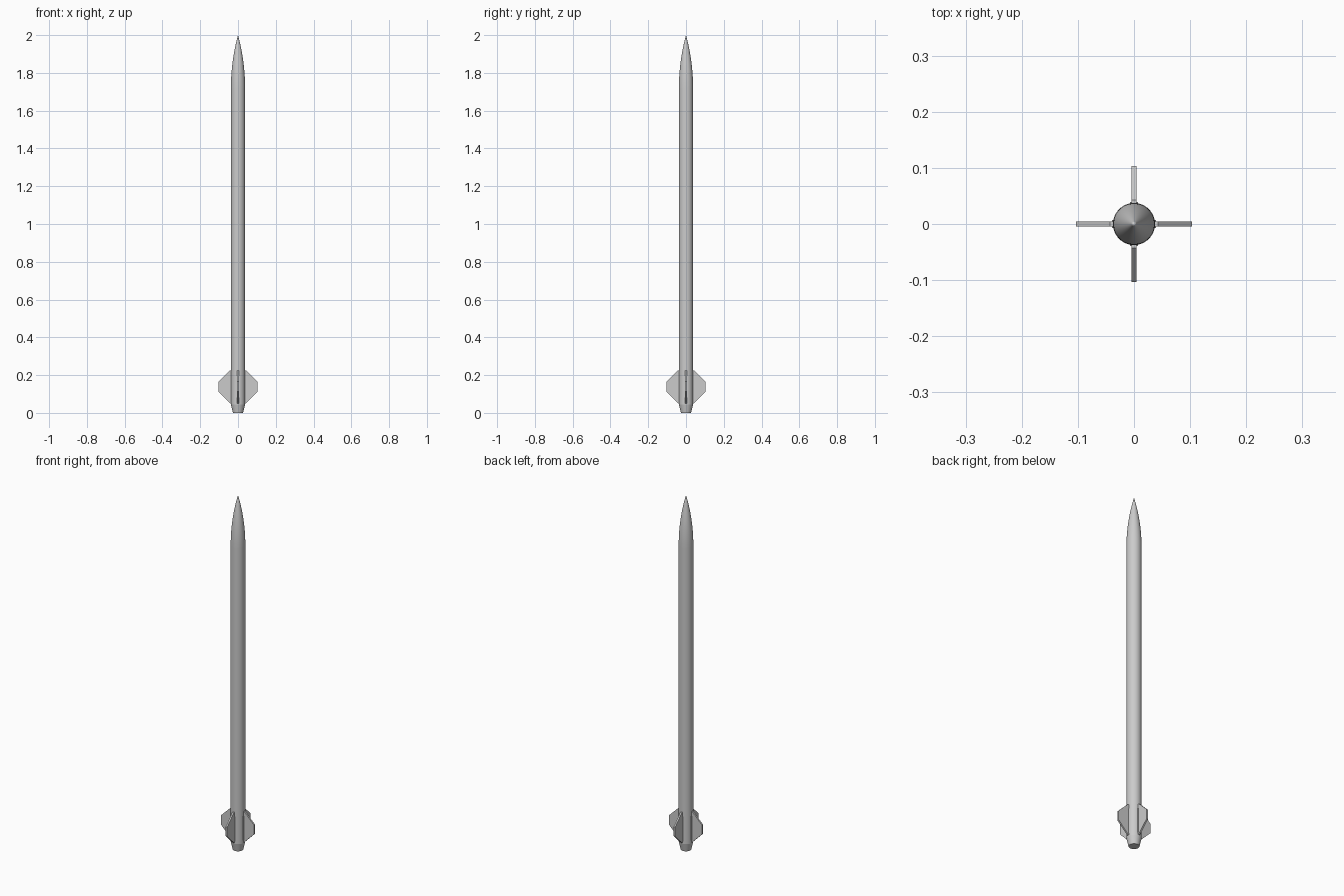
import bpy, bmesh, math
from mathutils import Matrix

if "Cube" in bpy.data.objects:
    bpy.data.objects.remove(bpy.data.objects["Cube"])

R = 0.0375          # body radius
SIDES = 48


def lathe(name, profile):
    """Revolve (radius, z) points around z; radius 0 makes a pole."""
    bm = bmesh.new()
    rings = []
    for r, z in profile:
        if r == 0:
            rings.append([bm.verts.new((0, 0, z))] * SIDES)
        else:
            rings.append([bm.verts.new((r * math.cos(2 * math.pi * i / SIDES),
                                        r * math.sin(2 * math.pi * i / SIDES), z))
                          for i in range(SIDES)])
    for a, b in zip(rings, rings[1:]):
        for i in range(SIDES):
            j = (i + 1) % SIDES
            bm.faces.new(list(dict.fromkeys((a[i], a[j], b[j], b[i]))))
    return finish(name, bm)


def finish(name, bm, smooth=True):
    bmesh.ops.recalc_face_normals(bm, faces=bm.faces)
    me = bpy.data.meshes.new(name)
    bm.to_mesh(me)
    bm.free()
    ob = bpy.data.objects.new(name, me)
    bpy.context.collection.objects.link(ob)
    if smooth:
        bpy.ops.object.select_all(action='DESELECT')
        ob.select_set(True)
        bpy.context.view_layer.objects.active = ob
        bpy.ops.object.shade_smooth_by_angle(angle=math.radians(30))
    return ob


def extruded(name, outline, width, angle):
    """Flat (radial, z) outline thickened to width and turned about z."""
    bm = bmesh.new()
    face = bm.faces.new([bm.verts.new((r, -width / 2, z)) for r, z in outline])
    new = bmesh.ops.extrude_face_region(bm, geom=[face])['geom']
    bmesh.ops.translate(bm, vec=(0, width, 0),
                        verts=[v for v in new if isinstance(v, bmesh.types.BMVert)])
    bm.transform(Matrix.Rotation(angle, 4, 'Z'))
    return finish(name, bm, smooth=False)


# Tail cone with closed base
lathe("tail_cone", [(0, 0), (0.027, 0), (R, 0.045)])

# Straight body tube
lathe("body_tube", [(R, 0.045), (R, 1.72)])

# Tangent ogive nose
L, base = 0.28, 1.72
rho = (R * R + L * L) / (2 * R)
nose = []
for i in range(16):
    x = L * i / 16
    nose.append((math.sqrt(rho * rho - x * x) + R - rho, base + x))
lathe("nose_cone", nose + [(0, 2.0)])

# Four fins, each with a small root fillet strip
fin = [(0.03, 0.05), (0.04, 0.05), (0.103, 0.112), (0.103, 0.165),
       (0.043, 0.224), (0.03, 0.224)]
fillet = [(0.03, 0.06), (0.0395, 0.06), (0.0395, 0.2), (0.03, 0.2)]
for k in range(4):
    extruded(f"fin_{k + 1}", fin, 0.009, k * math.pi / 2)
    extruded(f"fin_root_{k + 1}", fillet, 0.014, k * math.pi / 2)
